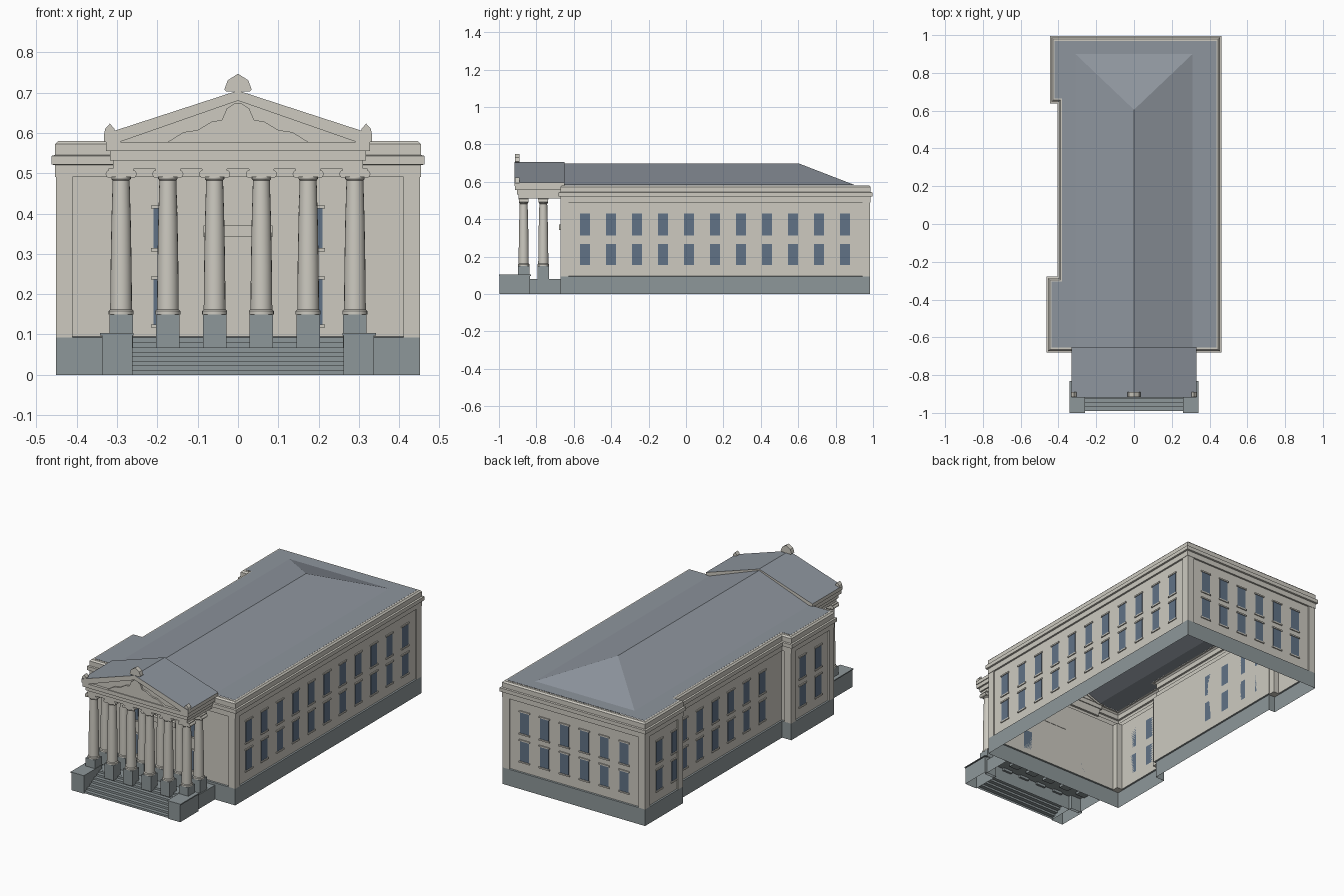
import bpy, bmesh, math
from mathutils import Vector, Matrix

cube = bpy.data.objects.get("Cube")
if cube:
    bpy.data.objects.remove(cube)


def material(name, rgb):
    m = bpy.data.materials.new(name)
    m.use_nodes = True
    m.diffuse_color = (*rgb, 1)
    m.node_tree.nodes["Principled BSDF"].inputs["Base Color"].default_value = (*rgb, 1)
    return m


STONE = material("pale stone", (0.61, 0.59, 0.53))
BASE = material("grey base stone", (0.27, 0.31, 0.32))
ROOF = material("slate roof", (0.27, 0.30, 0.34))
GLASS = material("blue glass", (0.12, 0.17, 0.24))


def make(name, bm, *mats):
    mesh = bpy.data.meshes.new(name)
    bm.to_mesh(mesh)
    bm.free()
    for m in mats:
        mesh.materials.append(m)
    ob = bpy.data.objects.new(name, mesh)
    bpy.context.collection.objects.link(ob)
    return ob


def add_box(bm, x, y, z, open_bottom=False):
    """Box from (min, max) pairs, optionally without its underside."""
    mid = Vector([(a + b) / 2 for a, b in (x, y, z)])
    size = [b - a for a, b in (x, y, z)]
    vs = bmesh.ops.create_cube(bm, size=1, matrix=Matrix.Translation(mid) @ Matrix.Diagonal((*size, 1)))["verts"]
    if open_bottom:
        low = [f for f in {f for v in vs for f in v.link_faces} if f.normal.z < -0.5]
        bmesh.ops.delete(bm, geom=low, context="FACES_ONLY")


def boxes(name, mat, items, open_bottom=False):
    bm = bmesh.new()
    for x, y, z in items:
        add_box(bm, x, y, z, open_bottom)
    return make(name, bm, mat)


def prism(name, pts, y0, y1, *mats):
    """Extrude an x-z outline along y."""
    bm = bmesh.new()
    face = bm.faces.new([bm.verts.new((x, y0, z)) for x, z in pts])
    out = bmesh.ops.extrude_face_region(bm, geom=[face])["geom"]
    bmesh.ops.translate(bm, vec=(0, y1 - y0, 0), verts=[v for v in out if isinstance(v, bmesh.types.BMVert)])
    bmesh.ops.recalc_face_normals(bm, faces=bm.faces)
    if len(mats) > 1:
        for f in bm.faces:
            f.material_index = int(f.normal.z > 0.5)
    return make(name, bm, *mats)


def sheets(name, mat, faces):
    bm = bmesh.new()
    for pts in faces:
        bm.faces.new([bm.verts.new(p) for p in pts])
    bmesh.ops.remove_doubles(bm, verts=bm.verts, dist=0.0001)
    for f in bm.faces:
        f.normal_update()
        if f.normal.z < 0:
            f.normal_flip()
    return make(name, bm, mat)


# Footprint of the main block, with a recess along one long side
XR, XL, YF, YB = 0.452, -0.452, -0.67, 0.985
XM, XB, Y1, Y2 = -0.395, -0.435, -0.29, 0.65
PLAN = [Vector(p) for p in ((XR, YF), (XR, YB), (XB, YB), (XB, Y2), (XM, Y2), (XM, Y1), (XL, Y1), (XL, YF))]


def edge_normal(i):
    d = (PLAN[(i + 1) % len(PLAN)] - PLAN[i]).normalized()
    return Vector((d.y, -d.x))


def sweep(name, mat, profile):
    """Carry an (offset, height) profile around the footprint."""
    bm = bmesh.new()
    n = len(PLAN)
    rings = []
    for off, z in profile:
        pts = [PLAN[i] + (edge_normal(i) + edge_normal(i - 1)) * off for i in range(n)]
        rings.append([bm.verts.new((p.x, p.y, z)) for p in pts])
    for a, b in zip(rings, rings[1:]):
        for i in range(n):
            j = (i + 1) % n
            bm.faces.new((a[i], a[j], b[j], b[i]))
    return make(name, bm, mat)


DEEP = 0.008
sweep("base_course", BASE, [(0, 0), (0, 0.093), (-DEEP, 0.095)])
sweep("walls", STONE, [(-DEEP, 0.095), (-DEEP, 0.49), (0.002, 0.49), (0.002, 0.52)])
sweep("cornice", STONE, [(0.002, 0.52), (0.011, 0.522), (0.011, 0.543), (0.002, 0.545),
                         (0.002, 0.572), (-0.006, 0.58), (-0.018, 0.58)])

# Corner pilasters stand proud of the recessed wall panels
W = 0.042
boxes("corner_pilasters", STONE, [(x, y, (0.093, 0.49)) for x, y in (
    ((XR - W, XR), (YF, YF + W)), ((XR - W, XR), (YB - W, YB)),
    ((XB, XB + W), (YB - W, YB)), ((XB, XB + W), (Y2, Y2 + W)),
    ((XL, XL + W), (YF, YF + W)), ((XL, XL + W), (Y1 - W, Y1)))])

# Windows: glass plates with sills and lintels
glass, trim = bmesh.new(), bmesh.new()


def window(x, y, nx, ny, z0, z1, half=0.027):
    def plate(bm, wide, depth, a, b):
        px, py = (0.004, wide) if nx else (wide, 0.004)
        sx, sy = x + nx * depth, y + ny * depth
        add_box(bm, (min(x, sx) - (0 if nx else px), max(x, sx) + (0 if nx else px)),
                (min(y, sy) - (0 if ny else py), max(y, sy) + (0 if ny else py)), (a, b))
    plate(glass, half, 0.002, z0, z1)
    plate(trim, half + 0.006, 0.006, z0 - 0.008, z0)
    plate(trim, half + 0.006, 0.006, z1, z1 + 0.008)


for lo, hi in ((0.155, 0.268), (0.312, 0.43)):
    for i in range(11):
        y = -0.54 + 0.139 * i
        window(XR - DEEP, y, 1, 0, lo, hi)
        left = XL if y < Y1 else XB if y > Y2 else XM
        if i != 2:
            window(left + DEEP, y, -1, 0, lo, hi)
    for i in range(6):
        window(0.32 - 0.124 * i, YB - DEEP, 0, 1, lo, hi)
for lo, hi in ((0.125, 0.236), (0.314, 0.412)):
    for x in (-0.183, 0.183):
        window(x, YF + DEEP, 0, -1, lo, hi)
make("window_glass", glass, GLASS)
make("window_sills_and_lintels", trim, STONE)
boxes("entrance_panel", STONE, [((-0.085, 0.085), (-0.68, -0.66), (0.342, 0.37))])

# Main roof: flat border, two slopes and a hipped back
E, H, EAVE, RIDGE, HX = 0.015, 0.9, 0.583, 0.697, 0.31
ys = YF + E


def flat(x0, x1, y0, y1):
    return [(x0, y0, EAVE), (x1, y0, EAVE), (x1, y1, EAVE), (x0, y1, EAVE)]


sheets("roof_border", ROOF, [
    flat(HX, XR - E, ys, YB - E), flat(-HX, HX, H, YB - E), flat(XB + E, -HX, Y2 + E, YB - E),
    flat(XM + E, -HX, Y1 - E, Y2 + E), flat(XL + E, -HX, ys, Y1 - E)])
front, back = (0, ys, RIDGE), (0, 0.605, RIDGE)
slopes = [[(s * HX, ys, EAVE), (s * HX, H, EAVE), back, front] for s in (-1, 1)]
sheets("main_roof", ROOF, slopes + [[(-HX, H, EAVE), (HX, H, EAVE), back]])
sheets("roof_front_gable", STONE, [[(-HX, ys, EAVE), (HX, ys, EAVE), front]])

# Portico floor, steps and cheek blocks
boxes("portico_floor", BASE, [((-0.325, 0.325), (-0.85, YF), (0, 0.08))], True)
N, RISE, TREAD = 7, 0.0114, 0.021
stairs = []
for i in range(N):
    y, z = -0.99 + i * TREAD, i * RISE
    stairs.append([(-0.262, y, z), (0.262, y, z), (0.262, y, z + RISE), (-0.262, y, z + RISE)])
    stairs.append([(-0.262, y, z + RISE), (0.262, y, z + RISE), (0.262, y + TREAD, z + RISE), (-0.262, y + TREAD, z + RISE)])
sheets("front_steps", BASE, stairs)
cheeks = []
for s in (-1, 1):
    cheeks.append((sorted((s * 0.262, s * 0.338)), (-0.997, -0.833), (0, 0.097)))
    cheeks.append((sorted((s * 0.259, s * 0.342)), (-1.0, -0.83), (0.097, 0.103)))
boxes("step_cheek_blocks", BASE, cheeks, True)

# Columns: turned shaft with a scrolled capital, on square pedestals
SHAFT = [(0.031, 0.15), (0.031, 0.158), (0.027, 0.162), (0.027, 0.17), (0.026, 0.27),
         (0.024, 0.38), (0.021, 0.482), (0.024, 0.486), (0.024, 0.505)]
SIDES = 20
bm = bmesh.new()
rings = [[bm.verts.new((r * math.cos(t), r * math.sin(t), z))
          for t in (2 * math.pi * k / SIDES for k in range(SIDES))] for r, z in SHAFT]
for a, b in zip(rings, rings[1:]):
    for k in range(SIDES):
        j = (k + 1) % SIDES
        bm.faces.new((a[k], a[j], b[j], b[k]))
for s in (-1, 1):
    bmesh.ops.create_cone(bm, cap_ends=True, segments=12, radius1=0.0095, radius2=0.0095, depth=0.05,
                          matrix=Matrix.Translation((s * 0.029, 0, 0.498)) @ Matrix.Rotation(math.pi / 2, 4, "X"))
add_box(bm, (-0.029, 0.029), (-0.024, 0.024), (0.491, 0.507))
add_box(bm, (-0.031, 0.031), (-0.027, 0.027), (0.506, 0.512))
column = make("column", bm, STONE)
bpy.context.view_layer.objects.active = column
column.select_set(True)
bpy.ops.object.shade_smooth_by_angle(angle=math.radians(35))
column.select_set(False)
pedestals = []
spots = [(-0.29 + 0.116 * i, y) for y in (-0.868, -0.763) for i in range(6)]
for k, (x, y) in enumerate(spots):
    ob = column if k == 0 else column.copy()
    if k:
        bpy.context.collection.objects.link(ob)
    ob.location = (x, y, 0)
    pedestals.append(((x - 0.029, x + 0.029), (y - 0.03, y + 0.03), (0.066, 0.15)))
boxes("column_pedestals", BASE, pedestals)

# Entablature, pediment and portico roof
boxes("entablature", STONE, [
    ((-0.31, 0.31), (-0.895, -0.66), (0.511, 0.532)), ((-0.318, 0.318), (-0.903, -0.66), (0.532, 0.555)),
    ((-0.328, 0.328), (-0.915, -0.655), (0.555, 0.577))])
prism("pediment_panel", [(-0.31, 0.576), (0.31, 0.576), (0, 0.69)], -0.9, -0.655, STONE)
half = [(0.332, 0.577), (0.332, 0.597), (0, 0.705), (-0.332, 0.597), (-0.332, 0.577), (-0.295, 0.577), (0, 0.68), (0.295, 0.577)]
prism("portico_roof", half, -0.918, -0.65, STONE, ROOF)
relief = [(0.175, 0.577), (0.135, 0.602), (0.1, 0.607), (0.065, 0.628), (0.04, 0.632), (0.028, 0.66), (0.008, 0.674)]
prism("pediment_relief", relief + [(-x, z) for x, z in reversed(relief)], -0.91, -0.895, STONE)


def finial(name, x, z, w, h):
    shape = [(-0.85, 0), (0.85, 0), (1, 0.1), (0.75, 0.62), (0, 1), (-0.75, 0.62), (-1, 0.1)]
    prism(name, [(x + a * w, z + b * h) for a, b in shape], -0.915, -0.89, STONE)


finial("ridge_ornament", 0, 0.703, 0.034, 0.044)
finial("left_eave_ornament", 0.318, 0.59, 0.015, 0.033)
finial("right_eave_ornament", -0.318, 0.59, 0.015, 0.033)
